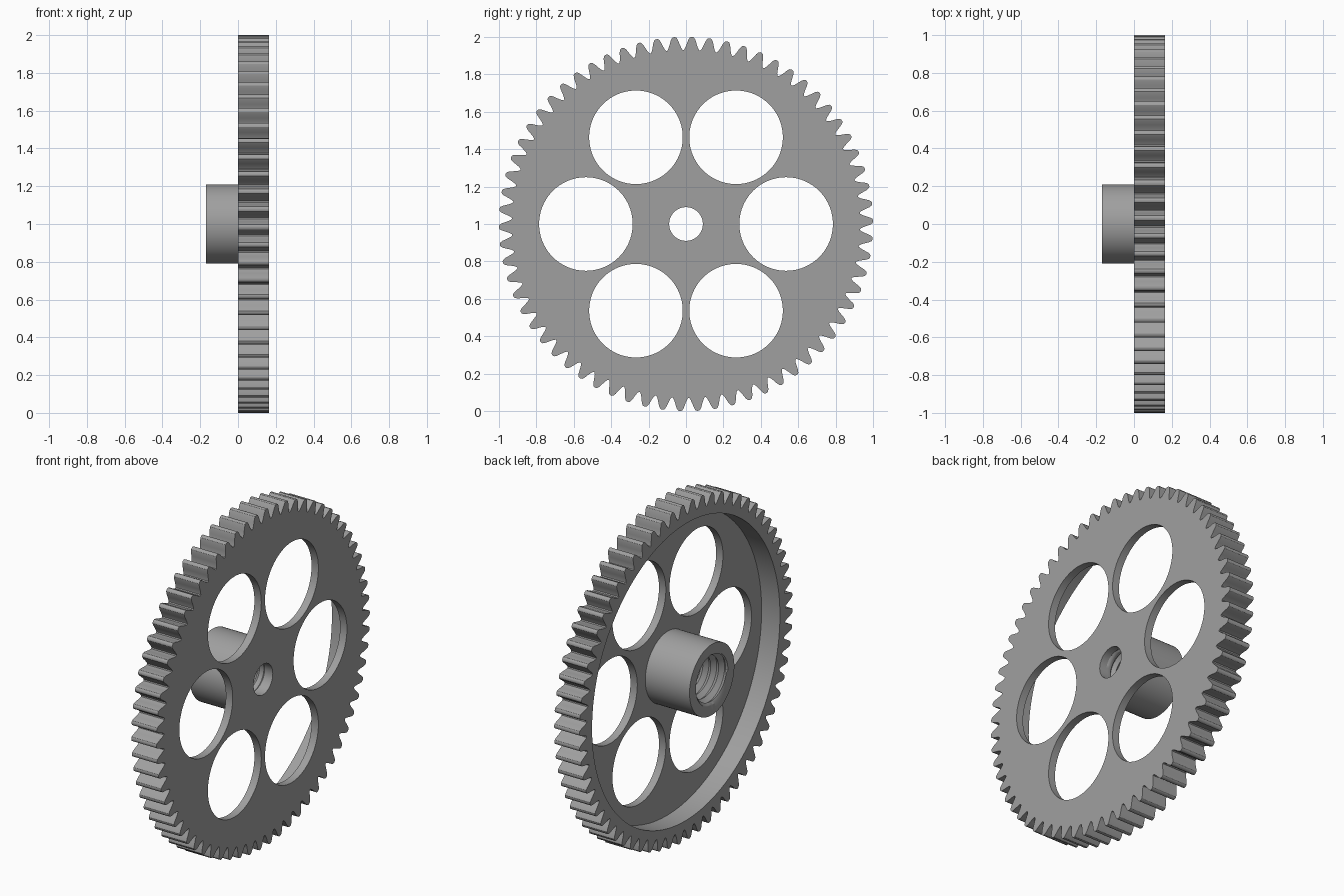
import bpy, bmesh, math

if "Cube" in bpy.data.objects:
    bpy.data.objects.remove(bpy.data.objects["Cube"])

TAU = 2 * math.pi
LEFT, FACE, WEB, RIGHT = -0.17, 0.0, 0.12, 0.165   # stations along the axle (x)
HUB_R, BORE_IN, BORE_OUT = 0.21, 0.09, 0.15
RIM_IN, AXIS_Z = 0.88, 1.0

grey = bpy.data.materials.new("plain grey")
grey.diffuse_color = (0.35, 0.35, 0.35, 1)
grey.use_nodes = True
grey.node_tree.nodes["Principled BSDF"].inputs["Base Color"].default_value = grey.diffuse_color


def finish(bm, name):
    bmesh.ops.remove_doubles(bm, verts=bm.verts, dist=1e-5)
    bmesh.ops.recalc_face_normals(bm, faces=bm.faces)
    me = bpy.data.meshes.new(name)
    bm.to_mesh(me)
    bm.free()
    ob = bpy.data.objects.new(name, me)
    bpy.context.collection.objects.link(ob)
    me.materials.append(grey)
    return ob


def circle(r, n=96, cy=0, cz=0):
    return [(cy + r * math.cos(TAU * i / n), cz + r * math.sin(TAU * i / n)) for i in range(n)]


def prism(name, outlines, x0, x1):
    """Extrude (y, z) outlines along x."""
    bm = bmesh.new()
    for pts in outlines:
        a = [bm.verts.new((x0, y, z + AXIS_Z)) for y, z in pts]
        b = [bm.verts.new((x1, y, z + AXIS_Z)) for y, z in pts]
        bm.faces.new(a)
        bm.faces.new(b)
        for i in range(len(pts)):
            j = (i + 1) % len(pts)
            bm.faces.new((a[i], a[j], b[j], b[i]))
    return finish(bm, name)


def activate(ob):
    bpy.ops.object.select_all(action='DESELECT')
    ob.select_set(True)
    bpy.context.view_layer.objects.active = ob


# Toothed outline: one rounded tooth repeated around the wheel
TEETH, PHASE = 66, math.radians(0.9)
half = [(0.46, 0.931), (0.38, 0.942), (0.29, 0.962), (0.21, 0.983), (0.13, 0.996), (0.05, 1.0)]
tooth = [(-f, r) for f, r in half] + [(f, r) for f, r in reversed(half)]
outline = []
for t in range(TEETH):
    for f, r in tooth:
        a = PHASE + TAU * (t + f) / TEETH
        outline.append((r * math.cos(a), r * math.sin(a)))
wheel = prism("gear_wheel", [outline], FACE, RIGHT)

# Recess on the hub side, six lightening holes and the axle hole
holes = [circle(0.25, 96, 0.535 * math.cos(TAU * k / 6), 0.535 * math.sin(TAU * k / 6)) for k in range(6)]
holes.append(circle(BORE_IN, 64))
cutters = [prism("recess_cutter", [circle(RIM_IN, 128)], FACE - 0.1, WEB),
           prism("hole_cutter", holes, WEB - 0.05, RIGHT + 0.1)]
activate(wheel)
for c in cutters:
    c.hide_render = True
    mod = wheel.modifiers.new(c.name, 'BOOLEAN')
    mod.operation, mod.solver, mod.object = 'DIFFERENCE', 'EXACT', c
    bpy.ops.object.modifier_apply(modifier=mod.name)
for c in cutters:
    bpy.data.objects.remove(c)

# Hub: outer wall, end ring and tapering threaded bore
N, PITCH, DEPTH, STEPS = 64, 0.045, 0.02, 4
bm = bmesh.new()


def ring_vert(x, r, i):
    a = TAU * i / N
    return bm.verts.new((x, r * math.cos(a), AXIS_Z + r * math.sin(a)))


def skin(rows):
    for p, q in zip(rows, rows[1:]):
        for i in range(N):
            bm.faces.new((p[i], p[i + 1], q[i + 1], q[i]))


skin([[ring_vert(x, r, i) for i in range(N + 1)]
      for x, r in ((WEB, HUB_R), (LEFT, HUB_R), (LEFT, BORE_OUT))])

turns = math.ceil((WEB - LEFT) / PITCH) + 1
rows = []
for k in range(-STEPS, turns * STEPS + 1):
    row = []
    for i in range(N + 1):
        x = LEFT + PITCH * (k / STEPS + i / N)
        if x <= LEFT:
            row.append(ring_vert(LEFT, BORE_OUT, i))
        elif x >= WEB:
            row.append(ring_vert(WEB, BORE_IN, i))
        else:
            r = BORE_OUT + (BORE_IN - BORE_OUT) * (x - LEFT) / (WEB - LEFT)
            ridge = (0, 0.5, 1, 0.5)[k % STEPS] * DEPTH
            row.append(ring_vert(x, max(BORE_IN, r - ridge + 0.005), i))
    rows.append(row)
skin(rows)
bmesh.ops.remove_doubles(bm, verts=bm.verts, dist=1e-5)
bmesh.ops.dissolve_degenerate(bm, dist=1e-5, edges=bm.edges)
hub = finish(bm, "threaded_hub")

for ob in (wheel, hub):
    activate(ob)
    bpy.ops.object.shade_smooth_by_angle(angle=math.radians(30))
